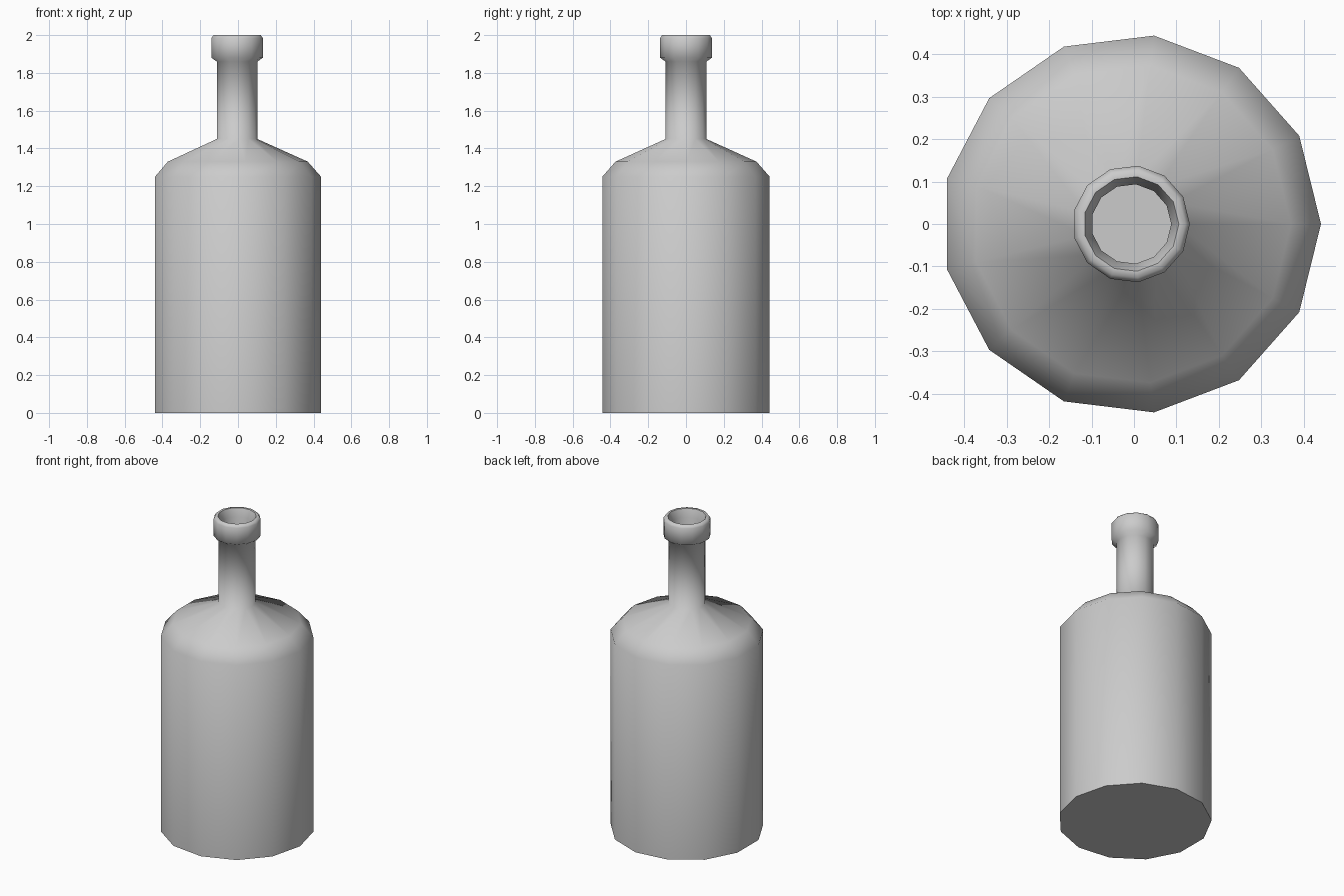
import bpy, bmesh, math

if "Cube" in bpy.data.objects:
    bpy.data.objects.remove(bpy.data.objects["Cube"])

SIDES = 13
OFFSET_X = -0.0065  # odd side count: shift so the bounds are centred

# Outline (radius, height): base, body, shoulder, neck, lip, then inside of the neck
PROFILE = [
    (0.4465, 0.0), (0.4465, 1.25), (0.376, 1.33), (0.109, 1.45),
    (0.109, 1.86), (0.138, 1.88), (0.138, 1.985), (0.127, 2.0),
    (0.112, 2.0), (0.094, 1.95), (0.094, 1.45),
]


def lathe(name, profile, sides):
    bm = bmesh.new()
    rings = []
    for r, z in profile:
        rings.append([bm.verts.new((r * math.cos(math.tau * i / sides) + OFFSET_X,
                                    r * math.sin(math.tau * i / sides), z))
                      for i in range(sides)])
    for low, high in zip(rings, rings[1:]):
        for i in range(sides):
            j = (i + 1) % sides
            bm.faces.new((low[i], low[j], high[j], high[i]))
    # Base and floor of the mouth
    bm.faces.new(rings[0][::-1])
    bm.faces.new(rings[-1])
    mesh = bpy.data.meshes.new(name)
    bm.to_mesh(mesh)
    bm.free()
    obj = bpy.data.objects.new(name, mesh)
    bpy.context.collection.objects.link(obj)
    return obj


# Bottle with smooth sides and crisp lip and base edges
bottle = lathe("bottle", PROFILE, SIDES)
bpy.context.view_layer.objects.active = bottle
bottle.select_set(True)
bpy.ops.object.shade_smooth_by_angle(angle=math.radians(67))
